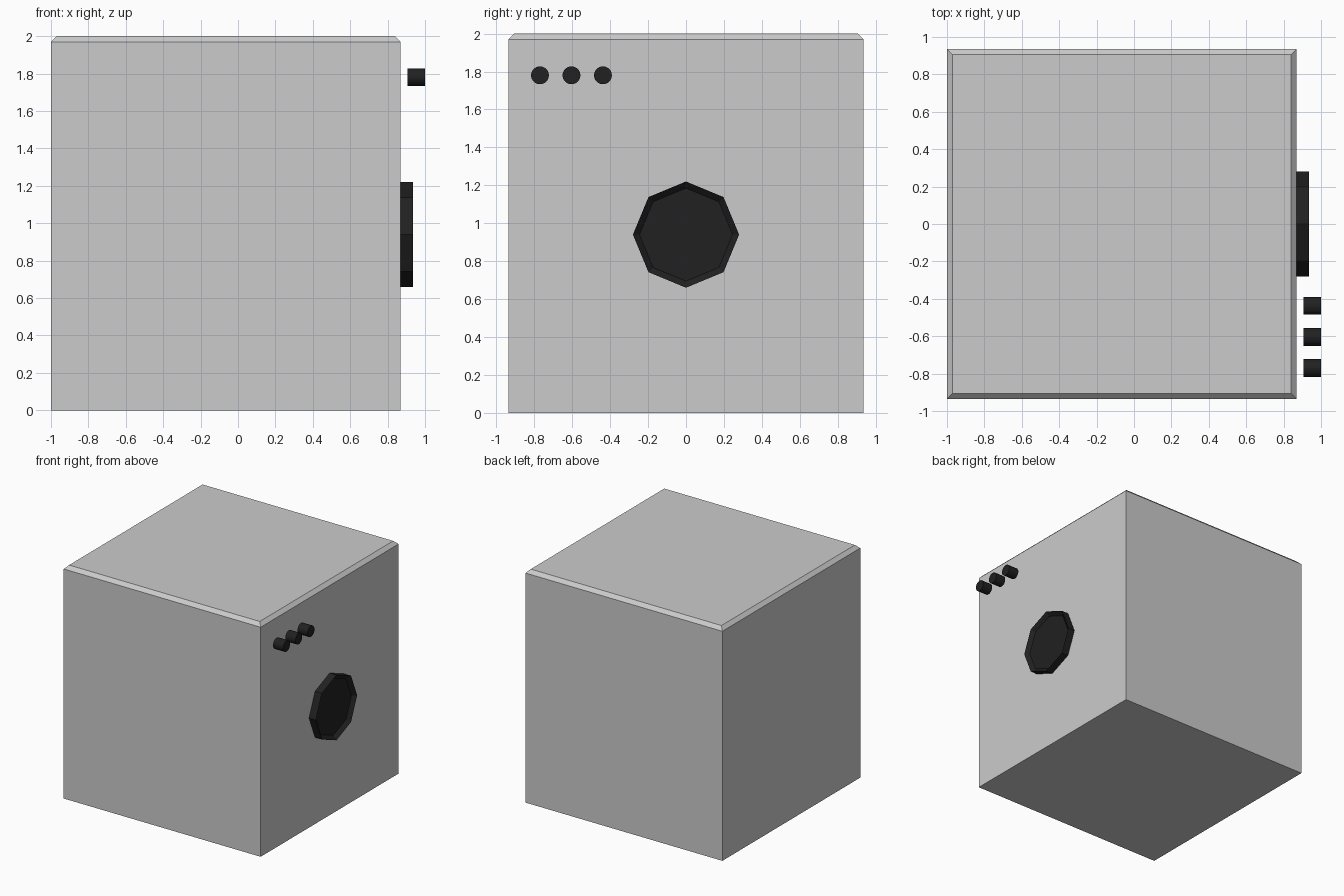
import bpy, bmesh
from math import pi
from mathutils import Matrix

if "Cube" in bpy.data.objects:
    bpy.data.objects.remove(bpy.data.objects["Cube"])

black = bpy.data.materials.new("black")
black.diffuse_color = (0.015, 0.015, 0.015, 1)
black.use_nodes = True
black.node_tree.nodes["Principled BSDF"].inputs["Base Color"].default_value = black.diffuse_color


def finish(bm, name, material=None):
    bmesh.ops.recalc_face_normals(bm, faces=bm.faces)
    mesh = bpy.data.meshes.new(name)
    bm.to_mesh(mesh)
    bm.free()
    obj = bpy.data.objects.new(name, mesh)
    bpy.context.collection.objects.link(obj)
    if material:
        mesh.materials.append(material)
    return obj


def side_disc(x0, x1, y, z, radius, sides):
    """Cylinder lying along x, from x0 to x1."""
    bm = bmesh.new()
    place = Matrix.Translation(((x0 + x1) / 2, y, z)) @ Matrix.Rotation(pi / 2, 4, 'Y')
    bmesh.ops.create_cone(bm, cap_ends=True, segments=sides, radius1=radius,
                          radius2=radius, depth=x1 - x0, matrix=place)
    return bm


# Cabinet: box with a chamfer around the top
bm = bmesh.new()
size = Matrix.Translation((-0.065, 0, 1.0)) @ Matrix.Diagonal((1.87, 1.87, 2.0, 1))
bmesh.ops.create_cube(bm, size=1, matrix=size)
top_edges = [e for e in bm.edges if all(v.co.z > 1.9 for v in e.verts)]
bmesh.ops.bevel(bm, geom=top_edges, offset=0.03, segments=1,
                profile=0.5, affect='EDGES')
finish(bm, "cabinet")

# Octagonal door with a shallow dished centre
bm = side_disc(0.87, 0.935, 0, 0.94, 0.28, 8)
bm.normal_update()
front = [f for f in bm.faces if f.normal.x > 0.9]
bmesh.ops.inset_region(bm, faces=front, thickness=0.035, depth=-0.03)
finish(bm, "door", black)

# Row of three round buttons
for i in range(3):
    bm = side_disc(0.905, 1.0, -0.77 + i * 0.166, 1.78, 0.047, 32)
    finish(bm, f"button_{i + 1}", black)
